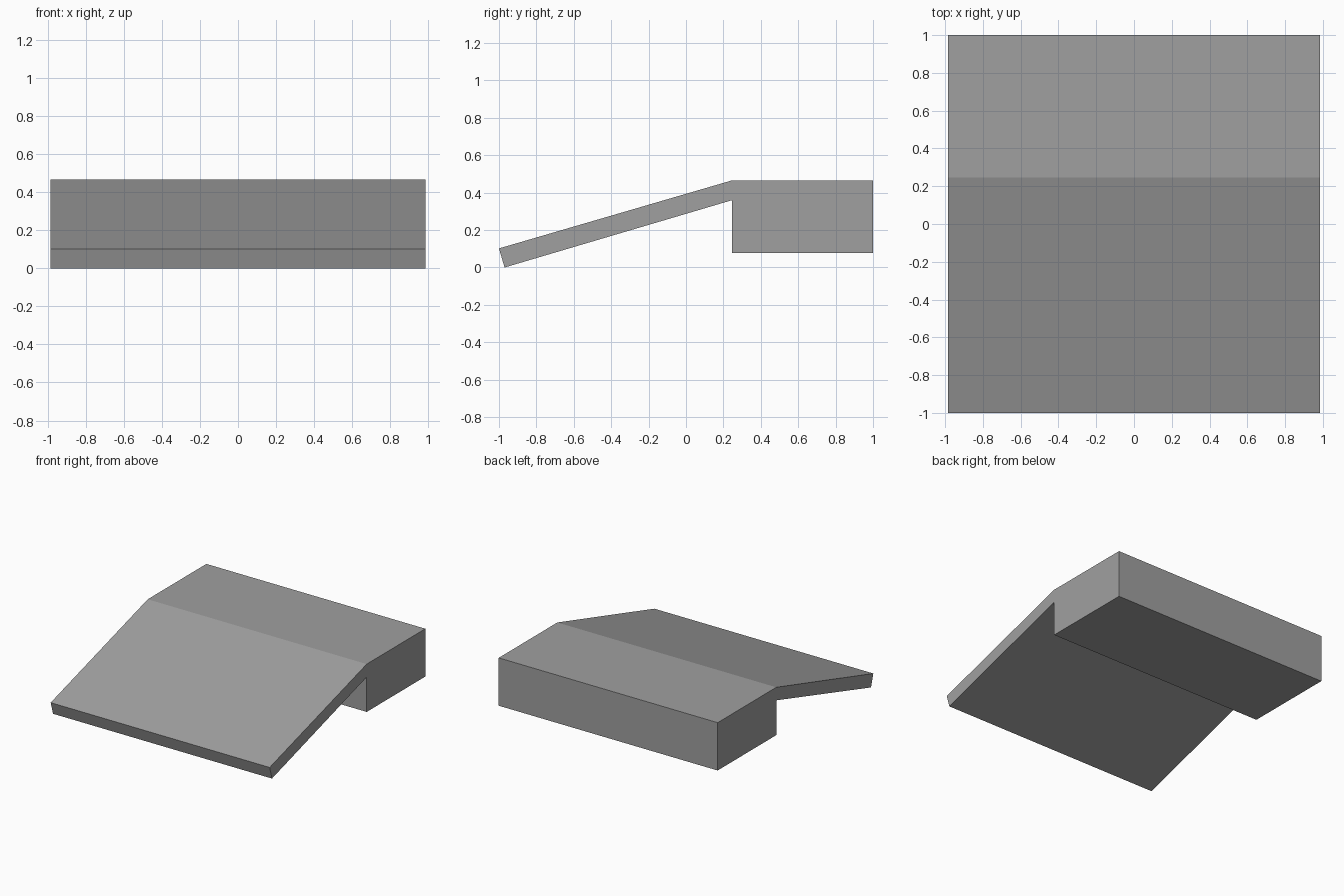
import bpy
import bmesh

cube = bpy.data.objects.get("Cube")
if cube:
    bpy.data.objects.remove(cube, do_unlink=True)

HALF_WIDTH = 0.985

# Single plain grey
grey = bpy.data.materials.new("plain_grey")
grey.use_nodes = True
colour = (0.35, 0.35, 0.35, 1.0)
grey.diffuse_color = colour
grey.node_tree.nodes["Principled BSDF"].inputs["Base Color"].default_value = colour


def extrude_profile(name, profile):
    """Extrude a closed side profile of (y, z) points across the full width."""
    bm = bmesh.new()
    face = bm.faces.new([bm.verts.new((-HALF_WIDTH, y, z)) for y, z in profile])
    result = bmesh.ops.extrude_face_region(bm, geom=[face])
    verts = [v for v in result["geom"] if isinstance(v, bmesh.types.BMVert)]
    bmesh.ops.translate(bm, verts=verts, vec=(2 * HALF_WIDTH, 0, 0))
    bmesh.ops.recalc_face_normals(bm, faces=bm.faces)
    mesh = bpy.data.meshes.new(name)
    bm.to_mesh(mesh)
    bm.free()
    mesh.materials.append(grey)
    obj = bpy.data.objects.new(name, mesh)
    bpy.context.collection.objects.link(obj)
    return obj


# Raised block at the back
extrude_profile("platform", [(0.247, 0.077), (1, 0.077), (1, 0.466), (0.247, 0.466)])

# Sloping slab that meets the top front edge of the platform
extrude_profile("ramp", [(-1, 0.102), (-0.97, 0), (0.247, 0.36), (0.247, 0.466)])
